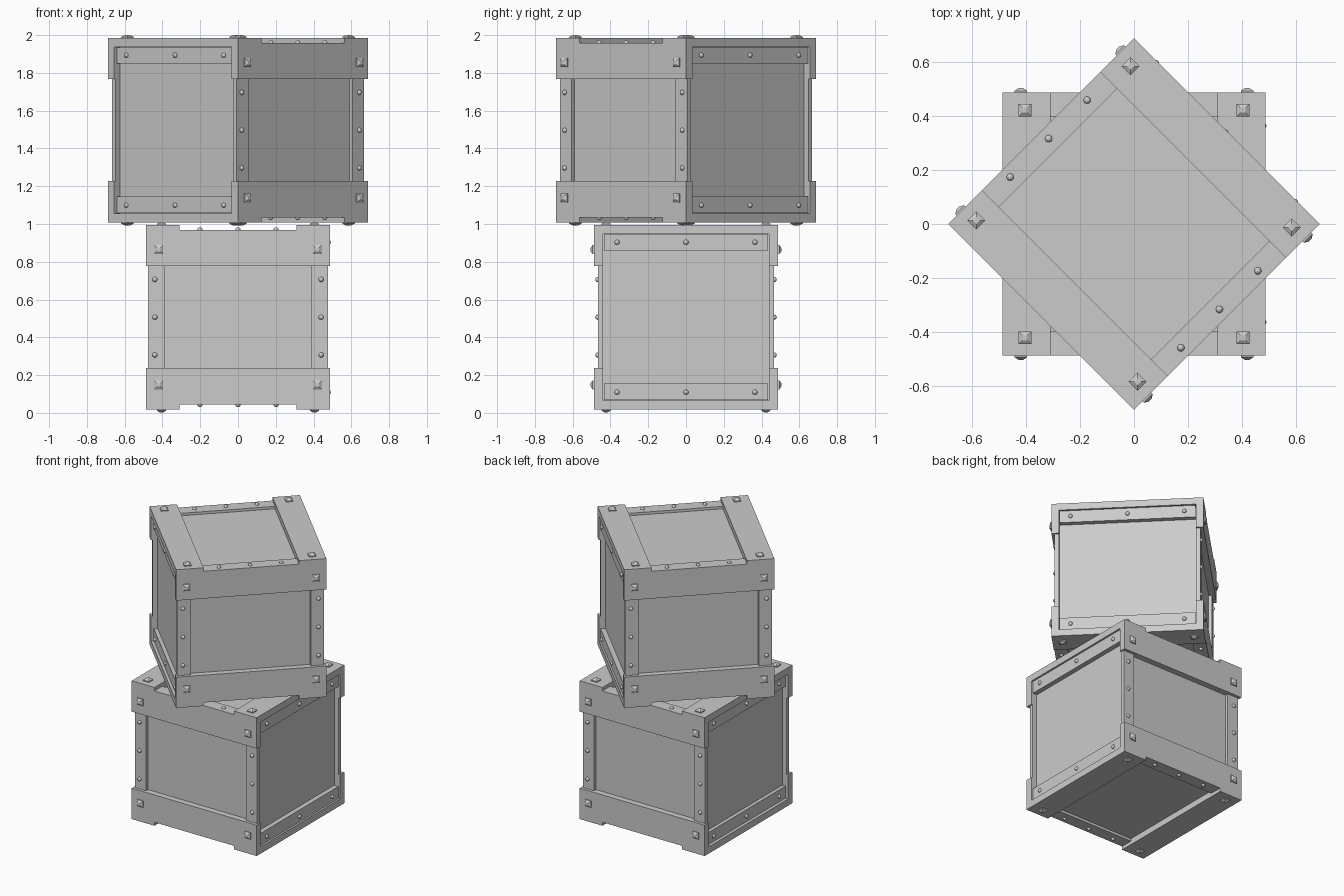
import bpy, bmesh, math
from mathutils import Matrix, Vector

if "Cube" in bpy.data.objects:
    bpy.data.objects.remove(bpy.data.objects["Cube"])

H = 0.4875          # half size of a crate
C = 0.445           # half size of the recessed panel core
SIGNS = (-1, 1)


def box(bm, a, b):
    """Axis-aligned box between two opposite corners."""
    a, b = Vector(a), Vector(b)
    s = b - a
    m = Matrix.Translation((a + b) / 2) @ Matrix.Diagonal((abs(s.x), abs(s.y), abs(s.z), 1))
    bmesh.ops.create_cube(bm, size=1, matrix=m)


def placed(pos, normal):
    return Matrix.Translation(pos) @ Vector(normal).to_track_quat('Z', 'Y').to_matrix().to_4x4()


def stud(bm, pos, normal):
    """Square nail head: short block with a tapered cap."""
    m, r2 = placed(pos, normal), math.sqrt(2)
    turn = Matrix.Rotation(math.pi / 4, 4, 'Z')
    for r1, rt, z0, z1 in ((.0235, .0235, -.004, .007), (.0235, .009, .007, .017)):
        bmesh.ops.create_cone(bm, cap_ends=True, segments=4, radius1=r1 * r2, radius2=rt * r2,
                              depth=z1 - z0, matrix=m @ turn @ Matrix.Translation((0, 0, (z0 + z1) / 2)))


def rivet(bm, pos, normal):
    """Small round nail head."""
    bmesh.ops.create_uvsphere(bm, u_segments=12, v_segments=8, radius=.0135,
                              matrix=placed(pos, normal))


def finish(bm, name, place, smooth=False):
    me = bpy.data.meshes.new(name)
    bmesh.ops.recalc_face_normals(bm, faces=bm.faces)
    for f in bm.faces:
        f.smooth = smooth
    bm.to_mesh(me)
    bm.free()
    ob = bpy.data.objects.new(name, me)
    ob.matrix_world = place
    bpy.context.collection.objects.link(ob)


def crate(prefix, z, angle):
    place = Matrix.Translation((0, 0, z)) @ Matrix.Rotation(angle, 4, 'Z')
    panels, boards, strips, studs, rivets = (bmesh.new() for _ in range(5))

    # recessed panels on all six sides
    box(panels, (-C, -C, -C), (C, C, C))

    for a in SIGNS:
        for b in SIGNS:
            # wide horizontal boards on front and back
            box(boards, (-H, a * H, b * .27), (H, a * .44, b * .463))
            # upright strips on front and back
            box(strips, (b * .39, a * .467, -.27), (b * .477, a * .44, .27))
            # wide boards on top and bottom
            box(boards, (a * .31, -H, b * H), (a * H, H, b * .44))
            # narrow strips on top and bottom, between the wide boards
            box(strips, (-.31, a * H, b * .463), (.31, a * .40, b * .44))
            # narrow horizontal strips on the two sides
            side = .478 if a > 0 else .47
            box(strips, (a * side, -.435, b * .352), (a * .44, .435, b * .437))

            # three rivets per strip
            for t in (-1, 0, 1):
                rivet(rivets, (b * .44, a * .467, t * .2), (0, a, 0))
                rivet(rivets, (t * .202, a * .448, b * .463), (0, 0, b))
                rivet(rivets, (a * side, t * .365, b * .397), (a, 0, 0))
            # square studs at the board ends
            for t in SIGNS:
                stud(studs, (t * .42, a * H, b * .358), (0, a, 0))
                stud(studs, (a * .405, t * .423, b * H), (0, 0, b))

    finish(panels, prefix + "_panels", place)
    finish(boards, prefix + "_wide_boards", place)
    finish(strips, prefix + "_narrow_strips", place)
    finish(studs, prefix + "_square_studs", place)
    finish(rivets, prefix + "_round_rivets", place, smooth=True)


crate("lower_crate", .5065, 0)
crate("upper_crate", 1.4965, math.pi / 4)
